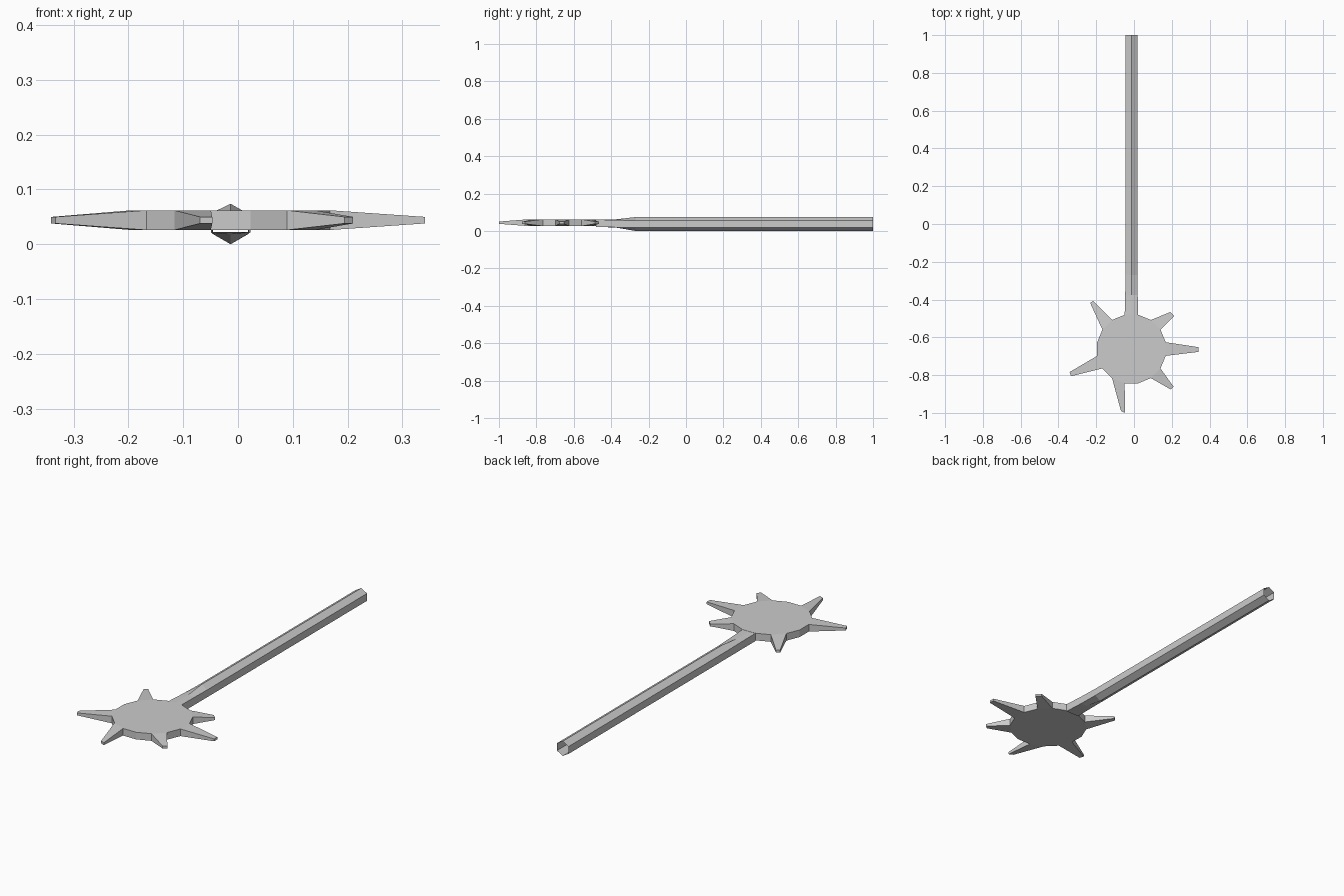
import bpy, bmesh, math

if "Cube" in bpy.data.objects:
    bpy.data.objects.remove(bpy.data.objects["Cube"])

CX, CY, R = -0.0135, -0.662, 0.185   # centre and radius of the head
Z0, Z1 = 0.026, 0.062                # head thickness
T0, T1 = 0.038, 0.050                # spike tip thickness


def finish(bm, name):
    bmesh.ops.recalc_face_normals(bm, faces=bm.faces)
    me = bpy.data.meshes.new(name)
    bm.to_mesh(me)
    bm.free()
    ob = bpy.data.objects.new(name, me)
    bpy.context.collection.objects.link(ob)
    return ob


# Sixteen-sided head; spikes grow from chosen sides (side k faces k * 22.5 degrees)
# Each entry holds the two tip corners, counter-clockwise
spikes = {
    0: ((0.341, -0.677), (0.341, -0.652)),
    2: ((0.213, -0.487), (0.192, -0.466)),
    6: ((-0.216, -0.407), (-0.232, -0.418)),
    9: ((-0.341, -0.784), (-0.333, -0.806)),
    11: ((-0.069, -0.990), (-0.047, -1.0)),
    14: ((0.194, -0.876), (0.210, -0.862)),
}
bm = bmesh.new()
low, high = [], []
for k in range(16):
    a = math.radians(22.5 * k - 11.25)
    x, y = CX + R * math.cos(a), CY + R * math.sin(a)
    low.append(bm.verts.new((x, y, Z0)))
    high.append(bm.verts.new((x, y, Z1)))
bm.faces.new(low[::-1])
bm.faces.new(high)
for k in range(16):
    n = (k + 1) % 16
    base = [low[k], low[n], high[n], high[k]]
    if k not in spikes:
        bm.faces.new(base)
        continue
    p, q = spikes[k]
    tip = [bm.verts.new(c) for c in ((*p, T0), (*q, T0), (*q, T1), (*p, T1))]
    for i in range(4):
        j = (i + 1) % 4
        bm.faces.new((base[i], base[j], tip[j], tip[i]))
    bm.faces.new(tip)
finish(bm, "spiked_head")

# Hexagonal handle, open at the far end, flattening into a neck at the head
# Stations: y, half width, bottom ridge, lower side, upper side, top ridge
stations = [
    (1.0, 0.032, 0.0, 0.0185, 0.0555, 0.074),
    (-0.27, 0.032, 0.0, 0.0185, 0.0555, 0.074),
    (-0.375, 0.033, 0.018, 0.0195, 0.058, 0.062),
    (-0.481, 0.036, 0.022, 0.022, 0.061, 0.061),
]
bm = bmesh.new()
rings = []
for y, w, b, l, u, t in stations:
    pts = ((0, b), (w, l), (w, u), (0, t), (-w, u), (-w, l))
    rings.append([bm.verts.new((CX + x, y, z)) for x, z in pts])
for r, s in zip(rings, rings[1:]):
    for i in range(6):
        j = (i + 1) % 6
        bm.faces.new((r[i], r[j], s[j], s[i]))
finish(bm, "handle")
